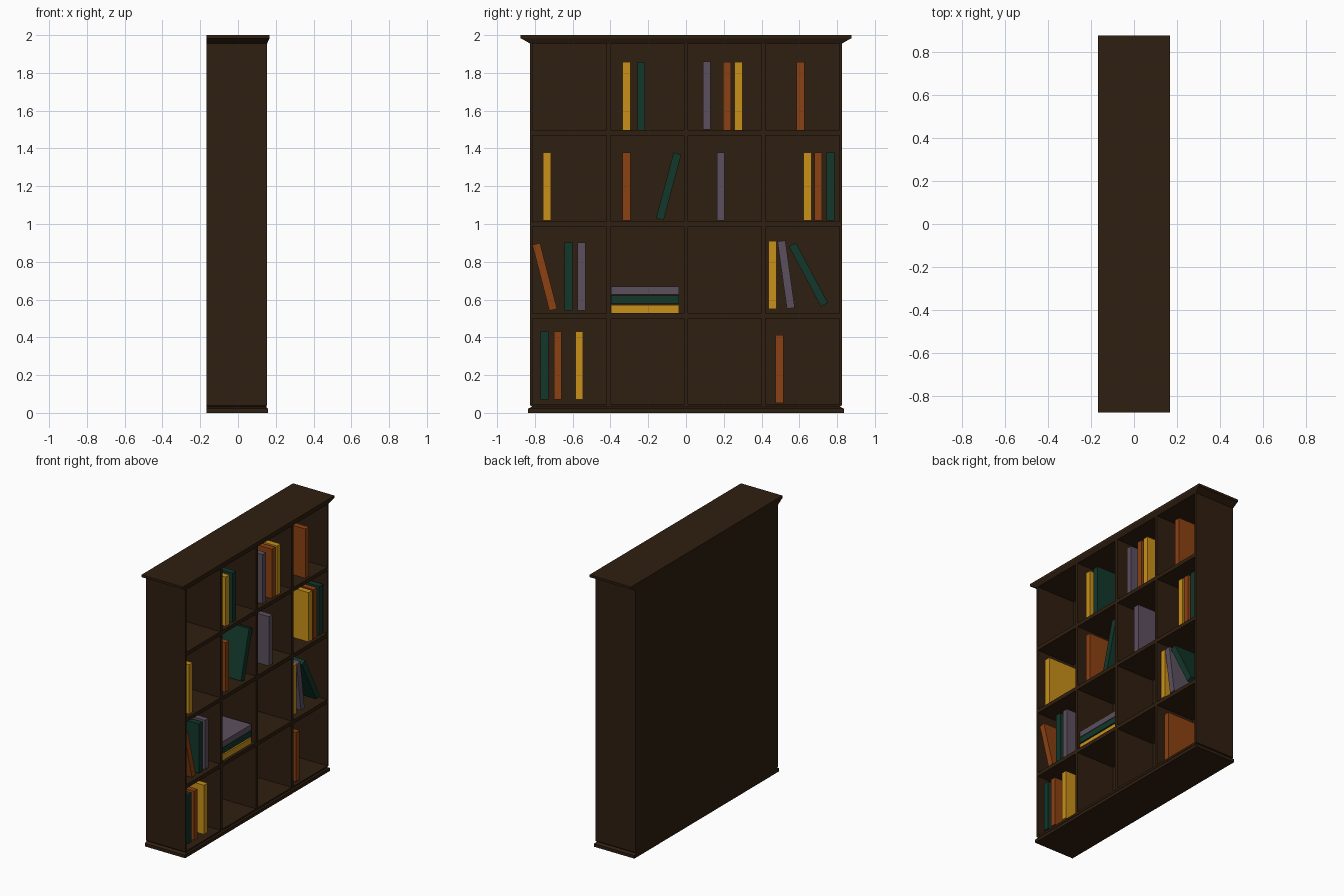
import bpy, bmesh, math
from mathutils import Matrix

if "Cube" in bpy.data.objects:
    bpy.data.objects.remove(bpy.data.objects["Cube"])

BACK = -0.168
FRONT = 0.154


def material(name, rgb):
    m = bpy.data.materials.new(name)
    m.diffuse_color = (*rgb, 1)
    m.use_nodes = True
    m.node_tree.nodes["Principled BSDF"].inputs["Base Color"].default_value = m.diffuse_color
    return m


WOOD = material("dark_wood", (0.028, 0.013, 0.005))
COLOURS = {
    "yellow": material("yellow_cover", (0.58, 0.28, 0.010)),
    "orange": material("orange_cover", (0.26, 0.053, 0.006)),
    "green": material("green_cover", (0.006, 0.038, 0.023)),
    "purple": material("purple_cover", (0.107, 0.080, 0.114)),
}


def finish(name, bm, mat):
    bmesh.ops.recalc_face_normals(bm, faces=bm.faces)
    me = bpy.data.meshes.new(name)
    bm.to_mesh(me)
    bm.free()
    me.materials.append(mat)
    ob = bpy.data.objects.new(name, me)
    bpy.context.collection.objects.link(ob)
    return ob


def box(name, x, y, z, mat=WOOD):
    """Box from (min, max) ranges."""
    bm = bmesh.new()
    bmesh.ops.create_cube(bm, size=1)
    for v in bm.verts:
        for i, (a, b) in enumerate((x, y, z)):
            v.co[i] = (a + b) / 2 + v.co[i] * (b - a)
    return finish(name, bm, mat)


def moulding(name, profile):
    """Stacked rectangles (z, half width, front x), flush at the back."""
    bm = bmesh.new()
    rings = [[bm.verts.new((px, py, z)) for px, py in
              ((BACK, -w), (f, -w), (f, w), (BACK, w))] for z, w, f in profile]
    for a, b in zip(rings, rings[1:]):
        for i in range(4):
            j = (i + 1) % 4
            bm.faces.new((a[i], a[j], b[j], b[i]))
    bm.faces.new(rings[0][::-1])
    bm.faces.new(rings[-1])
    return finish(name, bm, WOOD)


def book(colour, y, z, tilt=0):
    """Book by centre; tilt in degrees, positive leans towards +y."""
    bm = bmesh.new()
    bmesh.ops.create_cube(bm, size=1)
    m = (Matrix.Translation((0.0025, y, z))
         @ Matrix.Rotation(math.radians(-tilt), 4, 'X')
         @ Matrix.Diagonal((0.265, 0.042, 0.36, 1)))
    bm.transform(m)
    return finish(colour + "_book", bm, COLOURS[colour])


# carcass: back, sides, dividers, shelves
box("back_panel", (BACK, -0.155), (-0.825, 0.825), (0.04, 1.96))
for s in (-1, 1):
    box("side_panel", (BACK, FRONT), sorted((s * 0.812, s * 0.825)), (0.04, 1.96))
for y in (-0.411, 0, 0.411):
    box("divider", (-0.16, FRONT), (y - 0.011, y + 0.011), (0.04, 1.96))
for z in (0.515, 1.0, 1.483):
    box("shelf", (-0.16, FRONT), (-0.82, 0.82), (z - 0.014, z + 0.014))

# cornice and plinth
moulding("cornice", [(1.955, 0.825, FRONT), (1.98, 0.868, 0.166),
                     (1.983, 0.875, 0.168), (2.0, 0.875, 0.168)])
moulding("plinth", [(0, 0.836, 0.158), (0.022, 0.836, 0.158),
                    (0.032, 0.815, 0.15), (0.045, 0.825, FRONT)])

# books, row by row from the top
BOOKS = [
    ("yellow", -0.314, 1.678), ("green", -0.237, 1.677), ("purple", 0.11, 1.68),
    ("orange", 0.218, 1.678), ("yellow", 0.279, 1.678), ("orange", 0.607, 1.677),
    ("yellow", -0.737, 1.198), ("orange", -0.316, 1.198), ("green", -0.092, 1.199, 15),
    ("purple", 0.184, 1.198), ("yellow", 0.644, 1.198), ("orange", 0.70, 1.198),
    ("green", 0.766, 1.198),
    ("orange", -0.748, 0.72, -14.5), ("green", -0.623, 0.722), ("purple", -0.554, 0.722),
    ("yellow", -0.217, 0.55, 90), ("green", -0.217, 0.601, 90), ("purple", -0.217, 0.647, 90),
    ("yellow", 0.459, 0.731), ("purple", 0.53, 0.732, -8), ("green", 0.648, 0.732, -28),
    ("green", -0.75, 0.252), ("orange", -0.679, 0.252), ("yellow", -0.565, 0.252),
    ("orange", 0.496, 0.232),
]
for b in BOOKS:
    book(*b)
